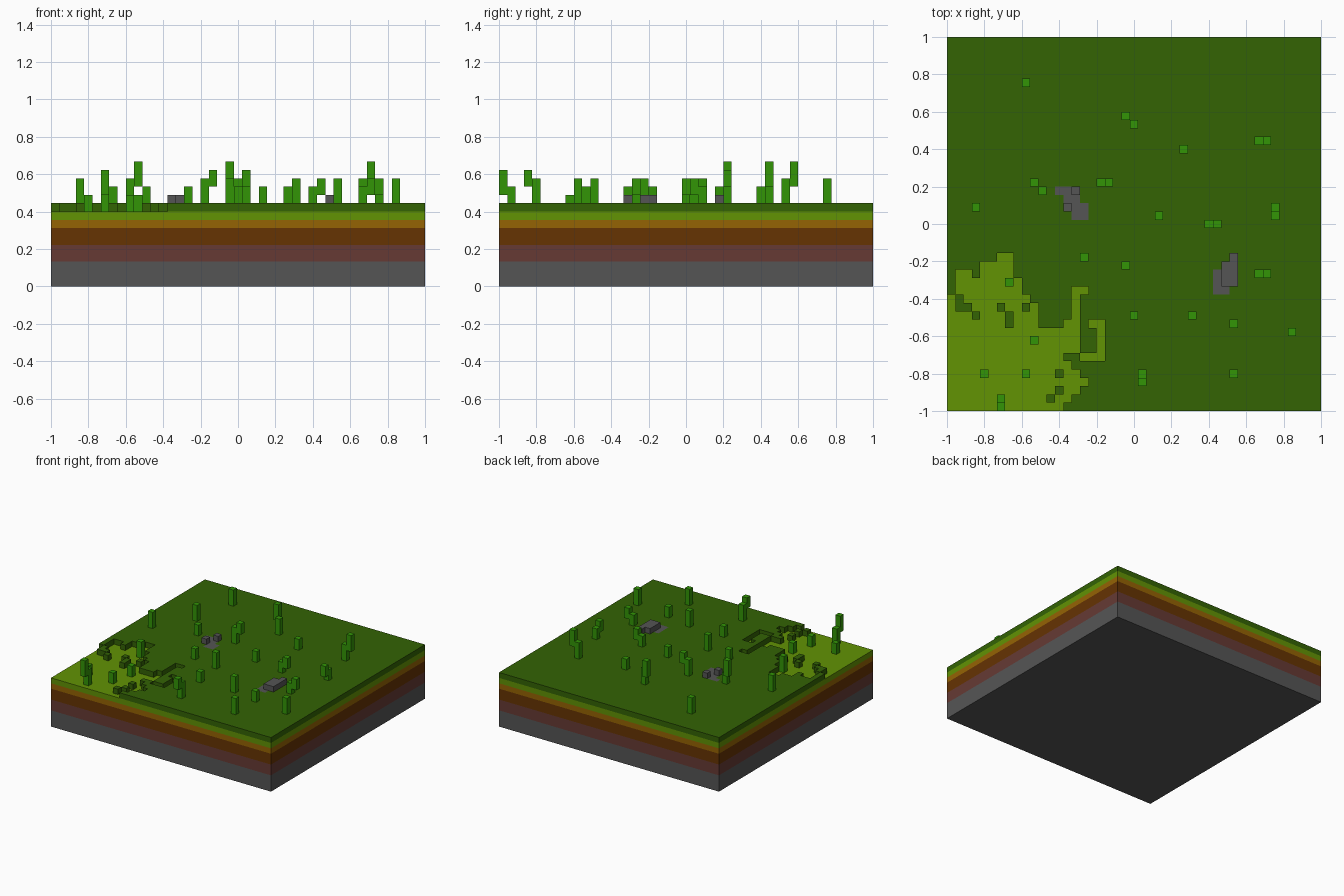
import bpy, bmesh

if "Cube" in bpy.data.objects:
    bpy.data.objects.remove(bpy.data.objects["Cube"], do_unlink=True)

N = 45            # blocks along each side
V = 2 / N         # block size
GROUND = 10       # height of the turf surface in blocks
FLOOR = 9         # height of the hollow's floor in blocks


def material(name, rgb):
    lin = [(c / 255 / 12.92 if c < 11 else ((c / 255 + 0.055) / 1.055) ** 2.4) for c in rgb] + [1]
    m = bpy.data.materials.new(name)
    m.use_nodes = True
    m.diffuse_color = lin
    bsdf = m.node_tree.nodes["Principled BSDF"]
    bsdf.inputs["Base Color"].default_value = lin
    bsdf.inputs["Roughness"].default_value = 0.9
    return m


STONE = material("stone grey", (85, 85, 85))
CLAY = material("clay red brown", (102, 58, 52))
SOIL = material("soil brown", (102, 51, 2))
LOAM = material("loam tan", (149, 99, 3))
MEADOW = material("meadow light green", (98, 147, 4))
TURF = material("turf dark green", (51, 99, 4))
BLADE = material("blade green", (50, 149, 6))


def point(i, j, k):
    return ((i - N / 2) * V, (j - N / 2) * V, k * V)


def finish(bm, name, mats):
    bmesh.ops.remove_doubles(bm, verts=bm.verts, dist=1e-5)
    mesh = bpy.data.meshes.new(name)
    bm.to_mesh(mesh)
    bm.free()
    for m in mats:
        mesh.materials.append(m)
    ob = bpy.data.objects.new(name, mesh)
    bpy.context.collection.objects.link(ob)


# Corner offsets of each block face, keyed by the direction it looks in
SIDES = {
    (1, 0, 0): [(1, 0, 0), (1, 1, 0), (1, 1, 1), (1, 0, 1)],
    (-1, 0, 0): [(0, 1, 0), (0, 0, 0), (0, 0, 1), (0, 1, 1)],
    (0, 1, 0): [(1, 1, 0), (0, 1, 0), (0, 1, 1), (1, 1, 1)],
    (0, -1, 0): [(0, 0, 0), (1, 0, 0), (1, 0, 1), (0, 0, 1)],
    (0, 0, 1): [(0, 0, 1), (1, 0, 1), (1, 1, 1), (0, 1, 1)],
}


def block_shell(name, cells, mat, solid):
    """Outer skin of a set of blocks; faces against solid blocks are left out."""
    bm = bmesh.new()
    for i, j, k in sorted(cells):
        for (a, b, c), corners in SIDES.items():
            other = (i + a, j + b, k + c)
            if other not in cells and other not in solid:
                bm.faces.new([bm.verts.new(point(i + x, j + y, k + z)) for x, y, z in corners])
    finish(bm, name, [mat])


def patch(rects, k):
    """Blocks of layer k inside rectangles (first column, last column, first row, last row)."""
    return {(i, j, k) for a, b, c, d in rects
            for i in range(a, b + 1) for j in range(c, d + 1)}


# Hollow in the turf: dug areas, less the turf blocks left standing in it
dug = [(0, 13, 0, 6), (0, 15, 7, 9), (0, 10, 10, 13), (1, 8, 14, 15),
       (1, 2, 16, 16), (4, 7, 16, 17), (6, 7, 18, 18),
       (14, 14, 1, 1), (14, 15, 2, 4), (16, 16, 3, 3), (14, 14, 5, 5),
       (14, 14, 10, 10), (15, 15, 10, 14), (16, 16, 14, 14),
       (16, 18, 6, 6), (18, 18, 7, 10), (17, 17, 10, 10)]
standing = [(1, 1, 12, 13), (2, 2, 12, 12), (3, 3, 11, 11), (6, 6, 12, 12),
            (7, 7, 10, 11), (9, 9, 12, 12), (10, 10, 13, 13),
            (12, 12, 1, 1), (13, 13, 0, 0), (13, 13, 2, 2), (13, 13, 4, 4)]
standing.remove((13, 13, 0, 0))
hollow = patch(dug, FLOOR) - patch(standing, FLOOR)

# Rocks: a part flush with the turf and a raised part
small_rock = (patch([(13, 15, 26, 26), (14, 15, 24, 25), (15, 16, 23, 23), (16, 16, 24, 24)], FLOOR)
              | patch([(15, 15, 26, 26), (14, 14, 24, 24)], GROUND))
large_rock = (patch([(32, 33, 14, 14), (32, 34, 15, 16), (33, 34, 17, 17), (34, 34, 18, 18)], FLOOR)
              | patch([(33, 34, 15, 17), (34, 34, 18, 18)], GROUND))
rocks = small_rock | large_rock

# Turf layer
turf = patch([(0, N - 1, 0, N - 1)], FLOOR) - hollow - rocks
block_shell("turf_layer", turf, TURF, rocks)
block_shell("small_rock", small_rock, STONE, turf)
block_shell("large_rock", large_rock, STONE, turf)

# Layered ground: one ring of walls per band
bm = bmesh.new()
square = [(0, 0), (N, 0), (N, N), (0, N)]
ring = [bm.verts.new(point(x, y, 0)) for x, y in square]
bm.faces.new(ring[::-1])
for index, top in enumerate((3, 5, 7, 8, 9)):
    upper = [bm.verts.new(point(x, y, top)) for x, y in square]
    for n in range(4):
        m = (n + 1) % 4
        bm.faces.new((ring[n], ring[m], upper[m], upper[n])).material_index = index
    ring = upper
finish(bm, "ground_layers", [STONE, CLAY, SOIL, LOAM, MEADOW])

# Floor of the hollow
bm = bmesh.new()
for i, j, k in sorted(hollow):
    bm.faces.new([bm.verts.new(point(i + x, j + y, k))
                  for x, y in ((0, 0), (1, 0), (1, 1), (0, 1))])
finish(bm, "hollow_floor", [MEADOW])


def blade(name, i, j, low, top):
    bm = bmesh.new()
    bmesh.ops.create_cube(bm, size=1)
    for v in bm.verts:
        v.co = point(i + 0.5 + v.co.x, j + 0.5 + v.co.y, top if v.co.z > 0 else low)
    finish(bm, name, [BLADE])


# Grass stems standing on the ground: (column, row, top)
stems = [(9, 39, 13), (22, 34, 13), (28, 31, 12), (37, 32, 13), (11, 26, 12),
         (18, 27, 13), (3, 24, 13), (25, 23, 12), (39, 24, 12), (31, 22, 12),
         (16, 18, 12), (21, 17, 13), (7, 15, 12), (37, 16, 12), (22, 11, 12),
         (29, 11, 13), (34, 10, 12), (41, 9, 13), (10, 8, 11), (4, 4, 11),
         (9, 4, 11), (23, 4, 13), (34, 4, 13), (6, 1, 12)]
for n, (i, j, top) in enumerate(stems, 1):
    blade(f"grass_stem_{n}", i, j, FLOOR if (i, j, FLOOR) in hollow else GROUND, top)

# Bent grass tips beside a stem: (column, row, bottom, top)
tips = [(21, 35, 12, 15), (38, 32, 12, 15), (10, 27, 12, 15), (19, 27, 12, 14),
        (39, 23, 11, 13), (32, 22, 11, 13), (38, 16, 11, 13), (23, 3, 12, 14),
        (6, 0, 11, 14)]
for n, tip in enumerate(tips, 1):
    blade(f"grass_tip_{n}", *tip)
